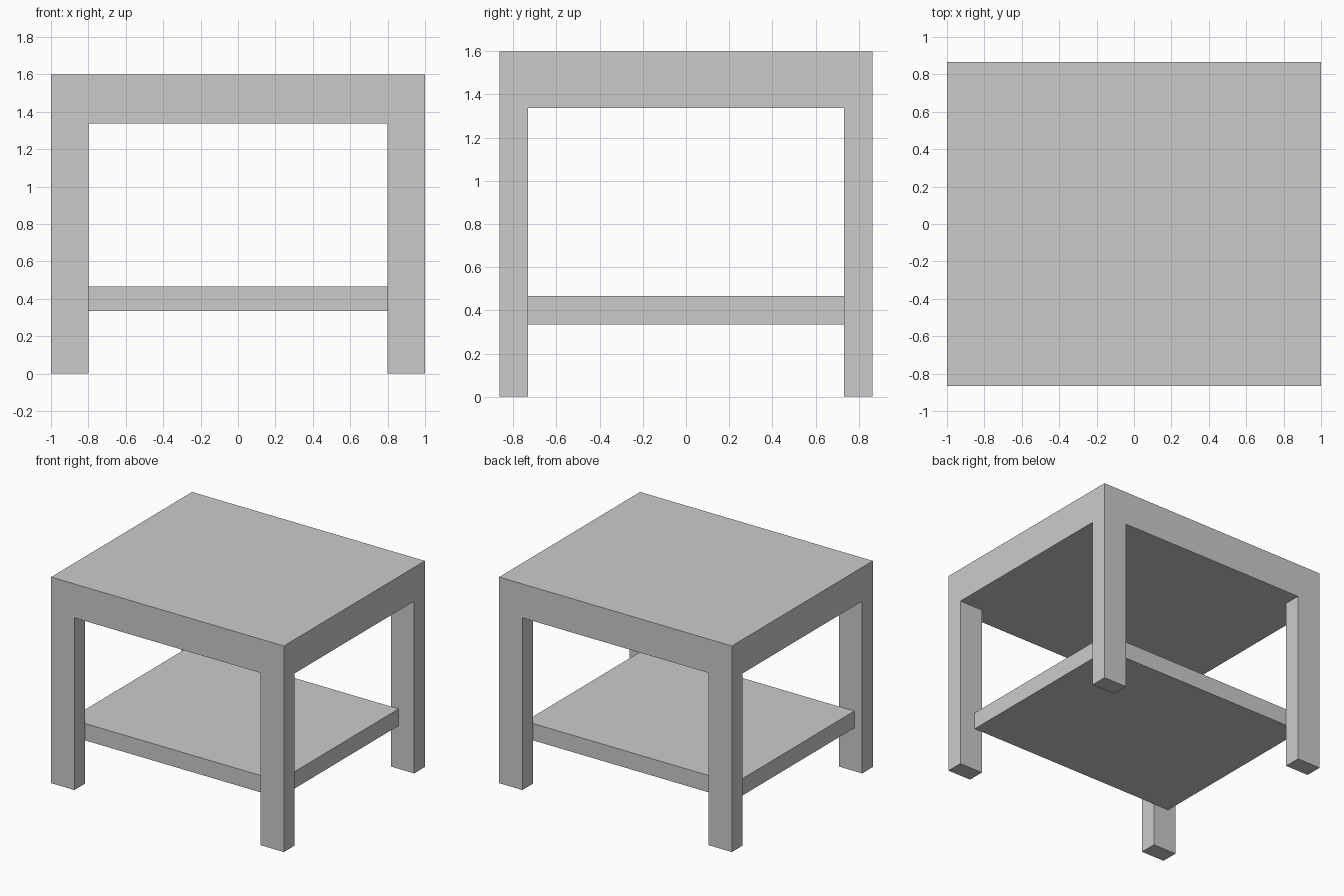
import bpy
import bmesh

if "Cube" in bpy.data.objects:
    bpy.data.objects.remove(bpy.data.objects["Cube"])


def box(name, x, y, z):
    """Box spanning the given (min, max) ranges."""
    bm = bmesh.new()
    bmesh.ops.create_cube(bm, size=1)
    for v in bm.verts:
        v.co = [r[0] if c < 0 else r[1] for c, r in zip(v.co, (x, y, z))]
    mesh = bpy.data.meshes.new(name)
    bm.to_mesh(mesh)
    bm.free()
    obj = bpy.data.objects.new(name, mesh)
    bpy.context.collection.objects.link(obj)
    return obj


W, D, H = 1.0, 0.865, 1.6        # half width, half depth, height
LEG_X, LEG_Y = 0.8, 0.733        # inner faces of the legs
TOP_Z = 1.337                    # underside of the top

# Thick table top
box("table_top", (-W, W), (-D, D), (TOP_Z, H))

# Four corner legs
for side, sx in (("left", -1), ("right", 1)):
    for end, sy in (("front", -1), ("back", 1)):
        box(f"{end}_{side}_leg",
            sorted((sx * LEG_X, sx * W)),
            sorted((sy * LEG_Y, sy * D)),
            (0, TOP_Z))

# Lower shelf between the legs, reaching slightly further to the left
box("lower_shelf", (-0.933, 0.867), (-LEG_Y, LEG_Y), (0.335, 0.466))
